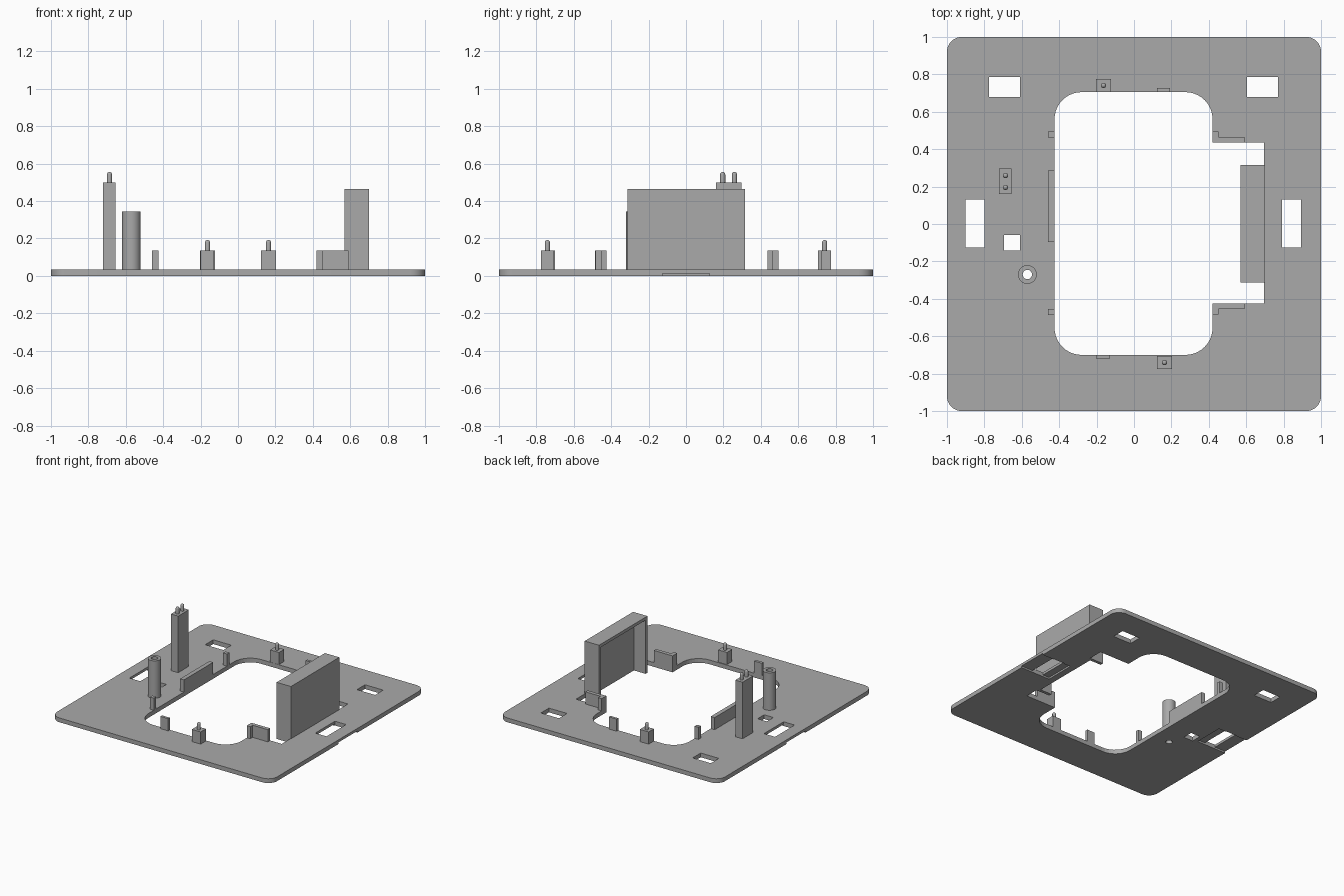
import bpy
import bmesh
import math

cube = bpy.data.objects.get("Cube")
if cube:
    bpy.data.objects.remove(cube, do_unlink=True)

grey = bpy.data.materials.new("grey plastic")
grey.use_nodes = True
GREY = (0.40, 0.40, 0.40, 1)
grey.diffuse_color = GREY
grey.node_tree.nodes["Principled BSDF"].inputs["Base Color"].default_value = GREY

T = 0.035      # plate thickness
CLIP = 0.135   # height of the low clips


def finish(bm, name, smooth=False):
    bmesh.ops.recalc_face_normals(bm, faces=bm.faces)
    mesh = bpy.data.meshes.new(name)
    bm.to_mesh(mesh)
    bm.free()
    mesh.materials.append(grey)
    ob = bpy.data.objects.new(name, mesh)
    bpy.context.collection.objects.link(ob)
    if smooth:
        bpy.ops.object.select_all(action='DESELECT')
        ob.select_set(True)
        bpy.context.view_layer.objects.active = ob
        bpy.ops.object.shade_smooth_by_angle(angle=math.radians(35))
    return ob


def prism(name, outline, z0, z1, smooth=False):
    bm = bmesh.new()
    face = bm.faces.new([bm.verts.new((x, y, z0)) for x, y in outline])
    ext = bmesh.ops.extrude_face_region(bm, geom=[face])
    for v in ext["geom"]:
        if isinstance(v, bmesh.types.BMVert):
            v.co.z = z1
    return finish(bm, name, smooth)


def box(name, x0, x1, y0, y1, z0, z1):
    return prism(name, [(x0, y0), (x1, y0), (x1, y1), (x0, y1)], z0, z1)


def rounded(x0, x1, y0, y1, r, n=10):
    corners = [(x1 - r, y1 - r), (x0 + r, y1 - r), (x0 + r, y0 + r), (x1 - r, y0 + r)]
    return [(cx + r * math.cos((q + i / n) * math.pi / 2),
             cy + r * math.sin((q + i / n) * math.pi / 2))
            for q, (cx, cy) in enumerate(corners) for i in range(n + 1)]


def lathe(name, x, y, profile, n=32):
    # Spin a closed (radius, height) profile about a vertical axis
    bm = bmesh.new()
    vs = [bm.verts.new((x + r, y, z)) for r, z in profile]
    es = [bm.edges.new((a, b)) for a, b in zip(vs, vs[1:] + vs[:1])]
    bmesh.ops.spin(bm, geom=vs + es, cent=(x, y, 0), axis=(0, 0, 1),
                   angle=math.tau, steps=n, use_merge=True)
    bmesh.ops.remove_doubles(bm, verts=bm.verts, dist=1e-5)
    return finish(bm, name, True)


def pin(name, x, y, z0, z1, r=0.014):
    dome = [(r * math.cos(a), z1 - r + r * math.sin(a))
            for a in (i * math.pi / 8 for i in range(4))]
    lathe(name, x, y, [(0, z0), (r, z0)] + dome + [(0, z1)], 16)


# Base plate
plate = prism("base_plate", rounded(-1, 1, -1, 1, 0.08), 0, T, True)

# Cutters: opening, side notch, slots, tube hole and underside channels
LO, HI = -0.1, 0.1
cutters = [
    prism("opening_cutter", rounded(-0.425, 0.42, -0.70, 0.705, 0.145), LO, HI),
    box("notch_cutter", 0.3, 0.695, -0.425, 0.435, LO, HI),
    box("left_back_slot_cutter", 0.605, 0.77, 0.68, 0.785, LO, HI),
    box("right_back_slot_cutter", -0.775, -0.61, 0.68, 0.785, LO, HI),
    box("left_slot_cutter", 0.79, 0.892, -0.125, 0.13, LO, HI),
    box("right_slot_cutter", -0.9, -0.8, -0.125, 0.13, LO, HI),
    box("small_hole_cutter", -0.695, -0.61, -0.143, -0.058, LO, HI),
    prism("tube_hole_cutter", rounded(-0.595, -0.545, -0.295, -0.245, 0.0249), LO, HI),
    box("left_channel_cutter", 0.73, 1.1, -0.125, 0.125, LO, 0.014),
    box("right_channel_cutter", -1.1, -0.73, -0.125, 0.125, LO, 0.014),
]
for c in cutters:
    m = plate.modifiers.new(c.name, 'BOOLEAN')
    m.operation = 'DIFFERENCE'
    m.solver = 'EXACT'
    m.object = c

# Bake the cuts, then drop the cutters
deps = bpy.context.evaluated_depsgraph_get()
cut_mesh = bpy.data.meshes.new_from_object(plate.evaluated_get(deps))
plate.modifiers.clear()
plate.data = cut_mesh
for c in cutters:
    bpy.data.objects.remove(c, do_unlink=True)

# Tall housing, open towards the opening
W = 0.025
box("housing_back", 0.70 - W, 0.70, -0.313, 0.315, 0, 0.465)
box("housing_top", 0.57, 0.70 - W, -0.313, 0.315, 0.465 - W, 0.465)
box("housing_front_wall", 0.57, 0.70 - W, -0.313, -0.313 + W, 0, 0.465 - W)
box("housing_back_wall", 0.57, 0.70 - W, 0.315 - W, 0.315, 0, 0.465 - W)

# L-shaped guides beside the notch
for side, s, y in (("back", 1, 0.435), ("front", -1, 0.425)):
    outline = [(0.42, y), (0.59, y), (0.59, y + 0.03), (0.452, y + 0.03),
               (0.452, y + 0.06), (0.42, y + 0.06)]
    prism(side + "_guide", [(px, s * py) for px, py in outline], T, CLIP)

# Low clips along the opening
box("right_long_clip", -0.46, -0.425, -0.095, 0.285, T, CLIP)
box("right_back_clip", -0.46, -0.425, 0.463, 0.494, T, CLIP)
box("right_front_clip", -0.46, -0.425, -0.486, -0.455, T, CLIP)
box("back_clip", 0.122, 0.192, 0.705, 0.726, T, CLIP)
box("front_clip", -0.2, -0.13, -0.722, -0.70, T, CLIP)

# Short posts with locating pins
for side, s in (("back", 1), ("front", -1)):
    x, y = -0.163 * s, 0.741 * s
    box(side + "_post", x - 0.04, x + 0.04, y - 0.034, y + 0.034, T, CLIP)
    pin(side + "_post_pin", x, y, CLIP, 0.192)

# Tall post with two pins
box("tall_post", -0.722, -0.656, 0.16, 0.297, T, 0.5)
for i, y in enumerate((0.196, 0.259)):
    pin("tall_post_pin_%d" % (i + 1), -0.687, y, 0.5, 0.556)

# Screw tube
lathe("screw_tube", -0.57, -0.27,
      [(0.025, T), (0.05, T), (0.05, 0.343), (0.025, 0.343)])
